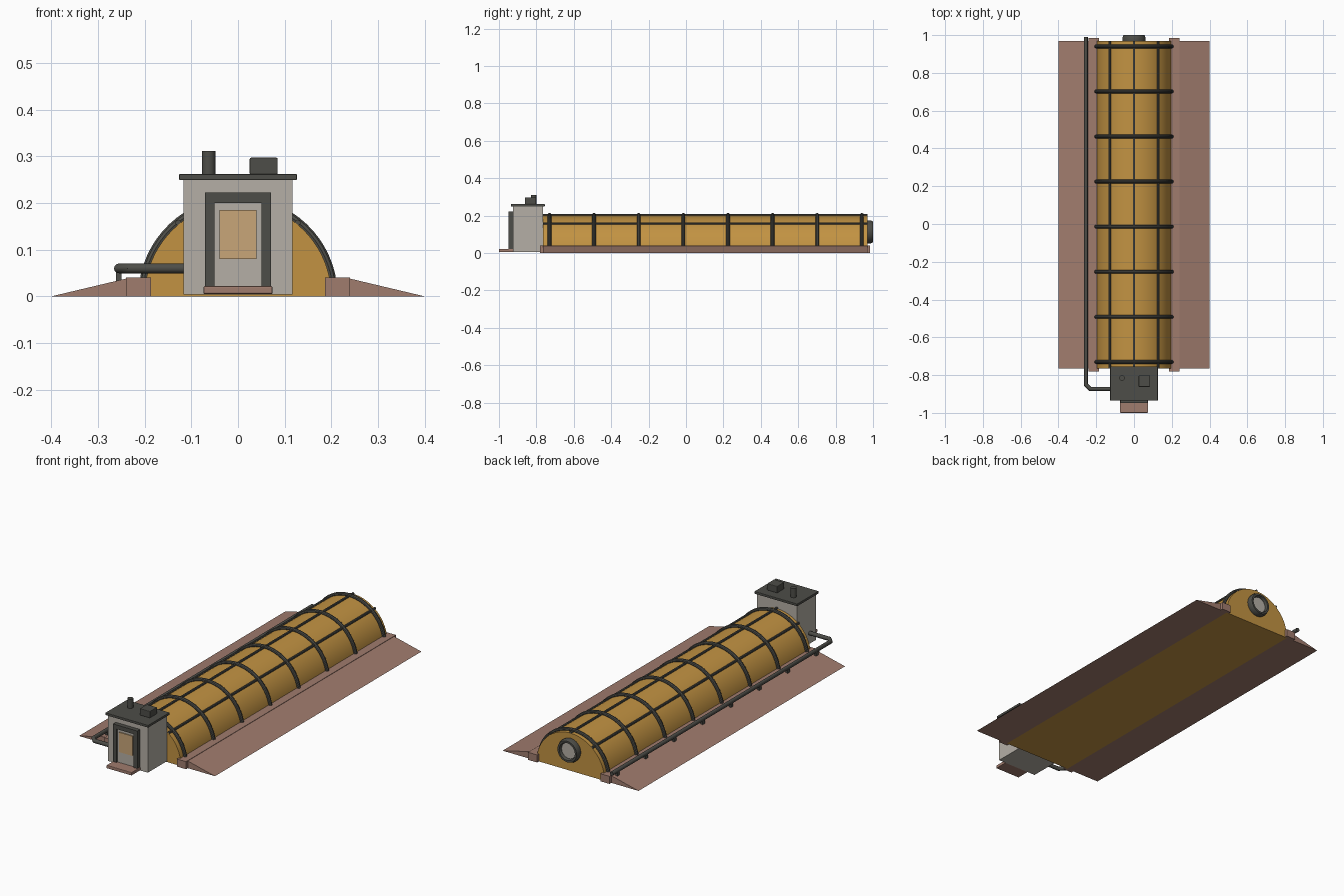
import bpy, bmesh, math
from mathutils import Vector

cube = bpy.data.objects.get("Cube")
if cube:
    bpy.data.objects.remove(cube, do_unlink=True)


def material(name, rgb):
    m = bpy.data.materials.new(name)
    m.use_nodes = True
    m.diffuse_color = (*rgb, 1)
    m.node_tree.nodes["Principled BSDF"].inputs["Base Color"].default_value = (*rgb, 1)
    return m


GOLD = material("amber shell", (0.54, 0.29, 0.055))
EARTH = material("brown earth", (0.35, 0.2, 0.155))
WALL = material("pale grey wall", (0.46, 0.43, 0.38))
METAL = material("dark metal", (0.075, 0.075, 0.065))
PANE = material("tan pane", (0.58, 0.38, 0.19))


def finish(name, bm, mat, smooth=False):
    bmesh.ops.recalc_face_normals(bm, faces=bm.faces)
    mesh = bpy.data.meshes.new(name)
    bm.to_mesh(mesh)
    bm.free()
    mesh.materials.append(mat)
    ob = bpy.data.objects.new(name, mesh)
    bpy.context.collection.objects.link(ob)
    if smooth:
        bpy.ops.object.select_all(action="DESELECT")
        ob.select_set(True)
        bpy.context.view_layer.objects.active = ob
        bpy.ops.object.shade_smooth_by_angle(angle=math.radians(35))
    return ob


def box(name, x, y, z, mat, bevel=0):
    """Box from (min, max) ranges."""
    bm = bmesh.new()
    bmesh.ops.create_cube(bm, size=1)
    for v in bm.verts:
        v.co = [r[0] if c < 0 else r[1] for c, r in zip(v.co, (x, y, z))]
    if bevel:
        bmesh.ops.bevel(bm, geom=bm.edges[:], offset=bevel, segments=2,
                        profile=0.5, affect="EDGES")
    return finish(name, bm, mat)


def extrude(name, profile, y0, y1, mat, smooth=False):
    """Extrude an (x, z) outline along y."""
    bm = bmesh.new()
    rings = [[bm.verts.new((x, y, z)) for x, z in profile] for y in (y0, y1)]
    n = len(profile)
    for ring in rings:
        bm.faces.new(ring)
    for i in range(n):
        j = (i + 1) % n
        bm.faces.new((rings[0][i], rings[0][j], rings[1][j], rings[1][i]))
    return finish(name, bm, mat, smooth)


def tube(name, path, radius, mat, sides=12):
    """Sweep a circle along a path, mitring the corners."""
    pts = [Vector(p) for p in path]
    bm = bmesh.new()
    rings = []
    plane = (pts[1] - pts[0]).cross(pts[-1] - pts[0])
    if plane.length < 1e-6:
        plane = (pts[1] - pts[0]).orthogonal()
    plane.normalize()
    for i, p in enumerate(pts):
        a = (p - pts[i - 1]).normalized() if i else (pts[1] - p).normalized()
        b = (pts[i + 1] - p).normalized() if i < len(pts) - 1 else a
        t = (a + b).normalized()
        side = plane.cross(t).normalized() / max(t.dot(a), 0.3)
        turns = [math.tau * k / sides for k in range(sides)]
        rings.append([bm.verts.new(p + radius * (math.cos(u) * plane + math.sin(u) * side))
                      for u in turns])
    for r, s in zip(rings, rings[1:]):
        for k in range(sides):
            m = (k + 1) % sides
            bm.faces.new((r[k], r[m], s[m], s[k]))
    bm.faces.new(rings[0])
    bm.faces.new(rings[-1])
    return finish(name, bm, mat, True)


def arc(radius, start, end, steps):
    angles = [math.radians(start + (end - start) * i / steps) for i in range(steps + 1)]
    return [(radius * math.cos(a), radius * math.sin(a)) for a in angles]


# Half-round shell
extrude("shell", arc(0.2, 0, 180, 40), -0.765, 0.97, GOLD, True)

# Hoops and lengthwise rails
hoops = [-0.73 + 0.2386 * i for i in range(8)]
for i, y in enumerate(hoops):
    tube(f"hoop_{i + 1}", [(x, y, z) for x, z in arc(0.204, 3, 177, 32)], 0.01, METAL, 10)
for name, angle in (("left", 51), ("top", 90), ("right", 129)):
    a = math.radians(angle)
    x, z = 0.203 * math.cos(a), 0.203 * math.sin(a)
    tube(f"{name}_rail", [(x, -0.765, z), (x, 0.97, z)], 0.0065, METAL, 8)

# Curbs and sloping earth banks on both sides
for name, s in (("left", 1), ("right", -1)):
    box(f"{name}_curb", sorted((s * 0.186, s * 0.24)), (-0.78, 0.985), (0, 0.04), EARTH)
    extrude(f"{name}_bank", [(s * 0.2, 0), (s * 0.4, 0), (s * 0.24, 0.038), (s * 0.2, 0.038)],
            -0.765, 0.97, EARTH)

# Side pipe with an angled elbow into the cabin, on short posts
tube("side_pipe", [(-0.11, -0.873, 0.06), (-0.232, -0.873, 0.06),
                   (-0.255, -0.85, 0.06), (-0.255, 0.99, 0.06)], 0.0105, METAL)
for i, y in enumerate(hoops):
    box(f"pipe_post_{i + 1}", (-0.261, -0.249), (y - 0.01, y + 0.01), (0.005, 0.055), METAL)

# Entrance cabin
box("cabin", (-0.117, 0.117), (-0.925, -0.765), (0.004, 0.25), WALL)
box("cabin_roof", (-0.126, 0.126), (-0.935, -0.755), (0.249, 0.262), METAL, 0.002)
box("roof_vent", (0.025, 0.085), (-0.862, -0.802), (0.261, 0.297), METAL, 0.003)
tube("chimney", [(-0.063, -0.815, 0.26), (-0.063, -0.815, 0.311)], 0.0145, METAL, 16)

# Door frame, door and window
for name, s in (("left", 1), ("right", -1)):
    box(f"{name}_door_jamb", sorted((s * 0.05, s * 0.071)), (-0.948, -0.92), (0.02, 0.222), METAL)
box("door_lintel", (-0.05, 0.05), (-0.948, -0.92), (0.2, 0.222), METAL)
box("door", (-0.05, 0.05), (-0.94, -0.92), (0.02, 0.2), WALL)
box("door_window", (-0.04, 0.04), (-0.945, -0.939), (0.08, 0.185), PANE)
box("doorstep", (-0.074, 0.074), (-1, -0.925), (0.005, 0.022), EARTH, 0.003)

# Round rear hatch: raised rim around a pale disc
tube("hatch_disc", [(0, 0.965, 0.113), (0, 0.985, 0.113)], 0.046, WALL, 32)
bm = bmesh.new()
section = [(0.042, 0.965), (0.06, 0.965), (0.062, 0.985), (0.056, 1.0), (0.046, 1.0), (0.042, 0.99)]
rings = []
for i in range(32):
    a = math.tau * i / 32
    rings.append([bm.verts.new((r * math.cos(a), y, 0.113 + r * math.sin(a))) for r, y in section])
for i in range(32):
    p, q = rings[i], rings[(i + 1) % 32]
    for k in range(len(section)):
        m = (k + 1) % len(section)
        bm.faces.new((p[k], p[m], q[m], q[k]))
finish("hatch_rim", bm, METAL, True)
